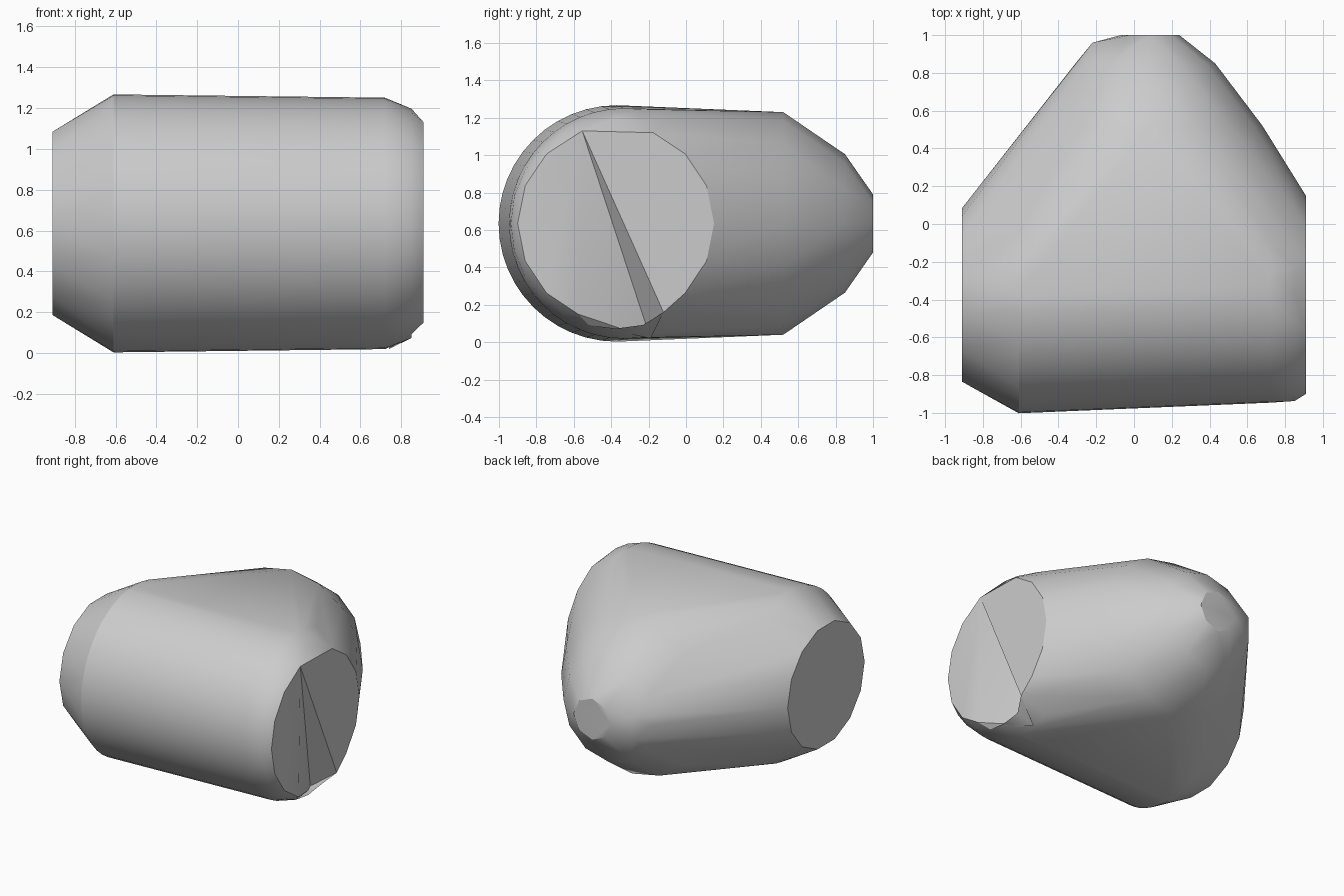
import bpy, bmesh, math
from mathutils import Vector

cube = bpy.data.objects.get("Cube")
if cube:
    bpy.data.objects.remove(cube, do_unlink=True)

MID = 0.635  # height of every ring's centre


def ring(axis, pos, centre, radius, sides):
    """Points of a circle across the x or y axis."""
    pts = []
    for i in range(sides):
        a = math.tau * i / sides
        u, z = centre + radius * math.cos(a), MID + radius * math.sin(a)
        pts.append(Vector((pos, u, z) if axis == "x" else (u, pos, z)))
    return pts


# Barrel running along x, with chamfered ends
points = ring("x", -0.91, -0.375, 0.46, 14)
points += ring("x", -0.61, -0.37, 0.632, 48)
points += ring("x", 0.72, -0.33, 0.616, 48)
points += ring("x", 0.85, -0.375, 0.562, 24)
end_cap = ring("x", 0.91, -0.375, 0.525, 16)
apex = Vector((0.91, -0.555, 1.13))
end_cap[5] = apex
end_cap[13] = Vector((0.91, -0.12, 0.16))
notch = end_cap[12].copy()
end_cap.pop(4)
points += end_cap

# Rounded nose pointing to the back
points += ring("y", 0.52, 0.085, 0.595, 16)
points += ring("y", 0.85, 0.06, 0.37, 12)
points += ring("y", 1.0, 0.085, 0.155, 8)
points += [Vector((-0.22, 0.96, z)) for z in (0.55, 0.72)]

# Wrap the rings in one skin
bm = bmesh.new()
for p in points:
    bm.verts.new(p)
res = bmesh.ops.convex_hull(bm, input=bm.verts[:])
loose = {g for g in res["geom_interior"] + res["geom_unused"]
         if isinstance(g, bmesh.types.BMVert)}
bmesh.ops.delete(bm, geom=list(loose), context="VERTS")

# Refill the flat end as a fan from its top corner
cap = [f for f in bm.faces if all(v.co.x > 0.909 for v in f.verts)]
bmesh.ops.delete(bm, geom=cap, context="FACES")
rim = [v for v in bm.verts if v.co.x > 0.909]
rim.sort(key=lambda v: math.atan2(v.co.z - MID, v.co.y + 0.375))
top = min(rim, key=lambda v: (v.co - apex).length)
start = rim.index(top)
rim = rim[start:] + rim[:start]
for a, b in zip(rim[1:], rim[2:]):
    bm.faces.new((top, a, b))

# Pull one rim corner back to open the creased notch
low = min(rim, key=lambda v: (v.co - notch).length)
low.co = (0.74, -0.19, 0.02)

bmesh.ops.dissolve_limit(bm, angle_limit=0.01, verts=bm.verts[:],
                         edges=bm.edges[:])
bmesh.ops.recalc_face_normals(bm, faces=bm.faces[:])
mesh = bpy.data.meshes.new("body_shell")
bm.to_mesh(mesh)
bm.free()
body = bpy.data.objects.new("body_shell", mesh)
bpy.context.collection.objects.link(body)

# Plain grey
grey = bpy.data.materials.new("plain_grey")
grey.use_nodes = True
colour = (0.6, 0.6, 0.6, 1)
grey.diffuse_color = colour
grey.node_tree.nodes["Principled BSDF"].inputs["Base Color"].default_value = colour
mesh.materials.append(grey)

bpy.context.view_layer.objects.active = body
body.select_set(True)
bpy.ops.object.shade_smooth_by_angle(angle=math.radians(30))
